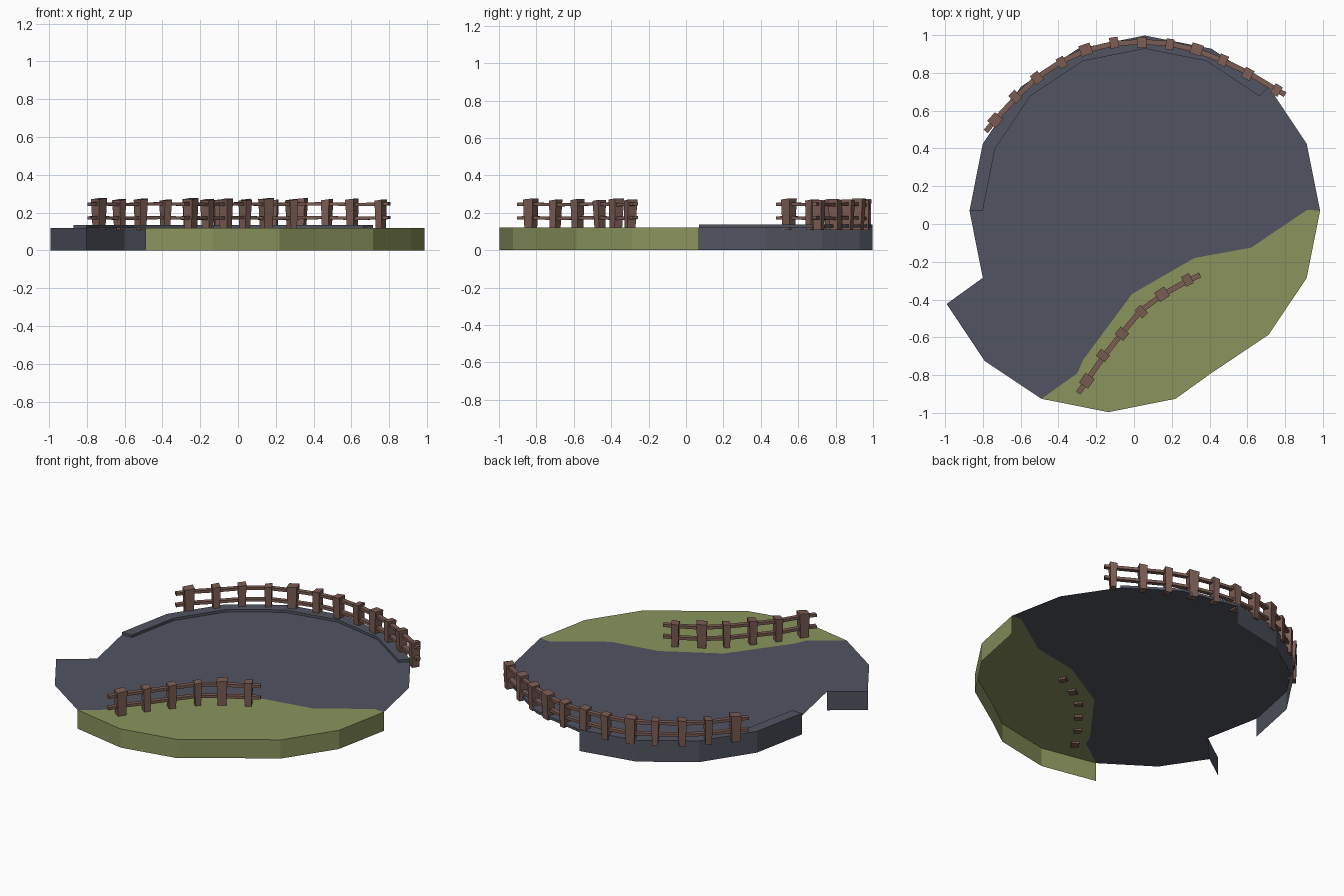
import bpy, bmesh, math
from mathutils import Vector

if "Cube" in bpy.data.objects:
    bpy.data.objects.remove(bpy.data.objects["Cube"])


def material(name, rgb):
    m = bpy.data.materials.new(name)
    lin = [((c / 255 + 0.055) / 1.055) ** 2.4 for c in rgb]
    m.diffuse_color = (*lin, 1)
    m.use_nodes = True
    m.node_tree.nodes["Principled BSDF"].inputs["Base Color"].default_value = m.diffuse_color
    return m


SLATE = material("slate", (81, 85, 97))
GREEN = material("grass green", (138, 148, 93))
WOOD = material("fence brown", (124, 93, 84))
TOP = 0.12


def finish(bm, name, mat, recalc=True):
    if recalc:
        bmesh.ops.recalc_face_normals(bm, faces=bm.faces)
    me = bpy.data.meshes.new(name)
    bm.to_mesh(me)
    bm.free()
    me.materials.append(mat)
    ob = bpy.data.objects.new(name, me)
    bpy.context.collection.objects.link(ob)
    return ob


def arc(cx, cy, r, first, last):
    """Points of a 16-sided circle, steps first..last."""
    return [(cx + r * math.cos(i * math.pi / 8), cy + r * math.sin(i * math.pi / 8))
            for i in range(first, last + 1)]


def slab(name, outline, walled, mat):
    """Open-bottomed deck: flat top, side walls only on the listed edges."""
    bm = bmesh.new()
    up = [bm.verts.new((x, y, TOP)) for x, y in outline]
    bm.faces.new(up)
    for i in walled:
        a, b = up[i], up[(i + 1) % len(up)]
        low = [bm.verts.new((v.co.x, v.co.y, 0)) for v in (a, b)]
        bm.faces.new((a, low[0], low[1], b))
    return finish(bm, name, mat, recalc=False)


def sweep(name, rings, mat):
    """Skin four-point rings into a capped bar."""
    bm = bmesh.new()
    vs = [[bm.verts.new(p) for p in r] for r in rings]
    for a, b in zip(vs, vs[1:]):
        for k in range(4):
            bm.faces.new((a[k], a[(k + 1) % 4], b[(k + 1) % 4], b[k]))
    bm.faces.new(vs[0])
    bm.faces.new(vs[-1])
    return finish(bm, name, mat)


def tangents(path):
    n = len(path)
    return [(Vector(path[min(i + 1, n - 1)]) - Vector(path[max(i - 1, 0)])).normalized()
            for i in range(n)]


def rail(name, path, z, width=0.028, height=0.017):
    rings = []
    for i, ((x, y), t) in enumerate(zip(path, tangents(path))):
        nx, ny = -t.y * width / 2, t.x * width / 2
        zz = z + 0.003 * math.sin(i * 2.1)
        lo, hi = zz - height / 2, zz + height / 2
        rings.append([(x + nx, y + ny, lo), (x + nx, y + ny, hi),
                      (x - nx, y - ny, hi), (x - nx, y - ny, lo)])
    return sweep(name, rings, WOOD)


def fence(name, start, posts, end):
    path = [start] + posts + [end]
    rail(name + "_lower_rail", path, 0.172)
    rail(name + "_upper_rail", path, 0.245)
    # posts flare slightly to the top; every fourth is stouter
    for i, (p, t) in enumerate(zip(posts, tangents(path)[1:-1])):
        w = (0.062, 0.046, 0.050, 0.043)[i % 4]
        top = (0.274, 0.268, 0.271, 0.266)[i % 4]
        lean = 0.006 * math.sin(i * 1.7)
        n = Vector((-t.y, t.x))
        rings = []
        for z, s, off in ((0.108, 0.8, 0), (top, 1.0, lean)):
            c = Vector(p) + n * off
            ring = []
            for a, b in ((-1, -1), (1, -1), (1, 1), (-1, 1)):
                q = c + t * (a * w * s / 2) + n * (b * 0.058 * s / 2)
                ring.append((q.x, q.y, z + (0.003 * a if z > 0.2 else 0)))
            rings.append(ring)
        sweep(f"{name}_post_{i + 1}", rings, WOOD)


# Ground: paved area and grass bank share a winding border
CX, CY, R = 0.057, 0.07, 0.928
BX, BY = -0.135, -0.068
border = [(0.917, 0.075), (0.62, -0.125), (0.32, -0.18), (-0.01, -0.37),
          (-0.27, -0.72), (-0.30, -0.79)]
ring_back = arc(CX, CY, R, 0, 9)          # right point, round the back, to the notch
ring_left = arc(BX, BY, R, 9, 11)         # front-left corner
slab("paved_ground", ring_back + ring_left + border[::-1], [4, 5, 6, 7, 9], SLATE)

bank = arc(BX, BY, R, 11, 13) + arc(CX, CY, R, 13, 16)
slab("grass_bank", bank + border, range(len(bank) - 1), GREEN)

# Raised kerb round the back
sweep("kerb", [[(*o, TOP), (*o, 0.136), (*i, 0.136), (*i, TOP)]
               for o, i in zip(arc(CX, CY, R, 2, 8), arc(CX, CY, 0.858, 2, 8))], SLATE)

# Fences
fence("back_fence", (-0.785, 0.49),
      [(-0.735, 0.55), (-0.625, 0.67), (-0.515, 0.775), (-0.385, 0.86),
       (-0.255, 0.92), (-0.105, 0.955), (0.04, 0.965), (0.19, 0.955),
       (0.33, 0.92), (0.47, 0.865), (0.605, 0.80), (0.755, 0.71)], (0.80, 0.685))
fence("front_fence", (-0.295, -0.895),
      [(-0.25, -0.83), (-0.16, -0.70), (-0.065, -0.58), (0.035, -0.46),
       (0.15, -0.375), (0.285, -0.30)], (0.35, -0.27))
